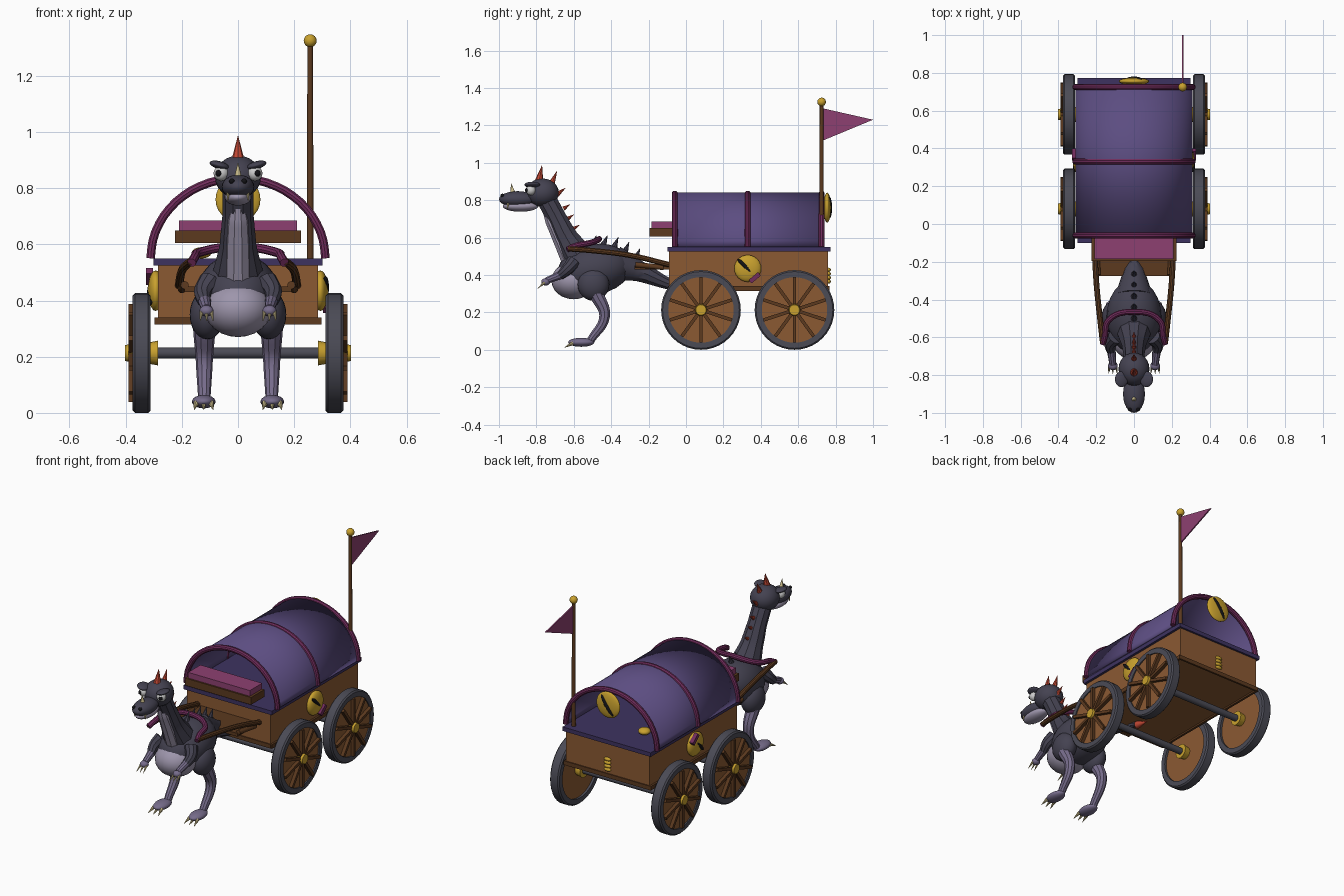
import bpy, bmesh
from math import pi, sin, cos, radians
from mathutils import Vector, Matrix

if "Cube" in bpy.data.objects:
    bpy.data.objects.remove(bpy.data.objects["Cube"])


def mat(name, r, g, b):
    m = bpy.data.materials.new(name)
    m.diffuse_color = (*[(c / 255) ** 2.2 for c in (r, g, b)], 1)
    m.use_nodes = True
    m.node_tree.nodes["Principled BSDF"].inputs["Base Color"].default_value = m.diffuse_color
    return m


WOOD = mat("wood", 138, 90, 54)
DARK = mat("dark_wood", 92, 60, 36)
CLOTH = mat("purple_cloth", 92, 78, 128)
FLOOR = mat("dark_purple", 64, 54, 96)
MAG = mat("magenta", 112, 48, 92)
PINK = mat("pink", 140, 66, 112)
GOLD = mat("gold", 200, 160, 50)
IRON = mat("iron", 76, 76, 86)
SKIN = mat("skin", 70, 68, 82)
PALE = mat("pale_skin", 118, 108, 138)
BELLY = mat("belly", 156, 148, 170)
RED = mat("red_horn", 190, 72, 54)
BONE = mat("bone", 205, 190, 140)
WHITE = mat("white", 240, 240, 240)
BLACK = mat("black", 25, 25, 28)


def finish(o, name, m, smooth=True):
    o.name = name
    o.data.materials.append(m)
    if smooth:
        bpy.ops.object.select_all(action='DESELECT')
        o.select_set(True)
        bpy.context.view_layer.objects.active = o
        bpy.ops.object.shade_smooth_by_angle(angle=radians(35))
    return o


def from_bm(bm, name, m, smooth=True):
    bmesh.ops.recalc_face_normals(bm, faces=bm.faces[:])
    me = bpy.data.meshes.new(name)
    bm.to_mesh(me)
    bm.free()
    o = bpy.data.objects.new(name, me)
    bpy.context.collection.objects.link(o)
    return finish(o, name, m, smooth)


def box(name, lo, hi, m, rot=(0, 0, 0)):
    lo, hi = Vector(lo), Vector(hi)
    bpy.ops.mesh.primitive_cube_add(size=1, location=(lo + hi) / 2, rotation=rot)
    o = bpy.context.object
    o.scale = hi - lo
    return finish(o, name, m, False)


def ball(name, c, r, m, rot=(0, 0, 0), seg=24):
    bpy.ops.mesh.primitive_uv_sphere_add(segments=seg, ring_count=seg // 2, location=c, rotation=rot)
    o = bpy.context.object
    o.scale = r if isinstance(r, tuple) else (r, r, r)
    return finish(o, name, m)


def cone(name, a, b, r1, r2, m, n=16):
    a, b = Vector(a), Vector(b)
    d = b - a
    bpy.ops.mesh.primitive_cone_add(vertices=n, radius1=r1, radius2=r2, depth=d.length, location=(a + b) / 2)
    o = bpy.context.object
    o.rotation_euler = d.to_track_quat('Z', 'Y').to_euler()
    return finish(o, name, m)


def tube(name, pts, radii, m, res=6):
    cu = bpy.data.curves.new(name, 'CURVE')
    cu.dimensions = '3D'
    cu.bevel_depth, cu.bevel_resolution, cu.resolution_u = 1, 3, res
    cu.use_fill_caps = True
    s = cu.splines.new('BEZIER')
    s.bezier_points.add(len(pts) - 1)
    for i, (bp, p) in enumerate(zip(s.bezier_points, pts)):
        bp.co = p
        bp.radius = radii[i] if isinstance(radii, (list, tuple)) else radii
        bp.handle_left_type = bp.handle_right_type = 'AUTO'
    o = bpy.data.objects.new(name, cu)
    bpy.context.collection.objects.link(o)
    bpy.ops.object.select_all(action='DESELECT')
    o.select_set(True)
    bpy.context.view_layer.objects.active = o
    bpy.ops.object.convert(target='MESH')
    return finish(bpy.context.object, name, m)


def lathe_x(name, prof, c, m, n=40):
    # closed (x, r) profile spun around the x axis
    bm = bmesh.new()
    rings = [[bm.verts.new((c[0] + x, c[1] + r * cos(2 * pi * i / n), c[2] + r * sin(2 * pi * i / n)))
              for x, r in prof] for i in range(n)]
    k = len(prof)
    for i in range(n):
        for j in range(k):
            a, b = rings[i], rings[(i + 1) % n]
            bm.faces.new((a[j], a[(j + 1) % k], b[(j + 1) % k], b[j]))
    return from_bm(bm, name, m)


# wagon body, trim and floor
box("wagon_body", (-.285, -.09, .325), (.285, .76, .53), WOOD)
box("wagon_floor", (-.3, -.1, .525), (.3, .772, .55), FLOOR)
for s in (1, -1):
    box("sill", (s * .29 - .007, -.095, .315), (s * .29 + .007, .765, .34), DARK)
for y in (-.09, .76):
    box("end_sill", (-.29, y - .006, .315), (.29, y + .006, .34), DARK)
for i in range(4):
    ball("rear_latch", (0, .763, .365 + i * .021), (.024, .012, .011), GOLD, seg=12)
ball("floor_coin", (-.13, .59, .57), (.035, .035, .02), GOLD)

# canopy: open arched tunnel with three hoops
A, B, Z0, N = .305, .285, .55, 28
arc = [(A * cos(pi * i / N), Z0 + B * sin(pi * i / N)) for i in range(N + 1)]
bm = bmesh.new()
ends = [[bm.verts.new((x, y, z)) for x, z in arc] for y in (-.06, .725)]
for i in range(N):
    bm.faces.new((ends[0][i], ends[0][i + 1], ends[1][i + 1], ends[1][i]))
canopy = from_bm(bm, "canopy", CLOTH)
sol = canopy.modifiers.new("thickness", 'SOLIDIFY')
sol.thickness, sol.offset = .012, 0
for y in (-.06, .33, .725):
    tube("canopy_hoop", [(x * 1.02, y, z) for x, z in arc[::2]], .016, MAG, 2)

# hanging eye emblem at the rear, and side emblems
ball("rear_emblem", (0, .755, .76), (.08, .02, .08), GOLD)
ball("rear_emblem_slit", (0, .767, .76), (.014, .014, .07), BLACK, (0, radians(35), 0))
for s in (1, -1):
    ball("side_emblem", (s * .293, .33, .435), (.028, .072, .072), GOLD)
    ball("side_emblem_slit", (s * .312, .315, .435 + s * .012), (.012, .012, .055), BLACK,
         (s * radians(45), 0, 0))
    box("side_emblem_bar", (s * .315 - .012, .335, .435 - s * .05 - .012),
        (s * .315 + .012, .4, .435 - s * .05 + .012), MAG, (s * radians(40), 0, 0))

# seat and footboard
box("seat", (-.225, -.195, .605), (.225, -.065, .65), DARK)
box("seat_cushion", (-.21, -.185, .65), (.21, -.065, .685), PINK)
box("footboard", (-.19, -.275, .43), (.19, -.09, .45), DARK)

# flag
cone("flag_pole", (.257, .725, .53), (.257, .725, 1.31), .012, .01, DARK)
ball("pole_finial", (.257, .725, 1.325), .023, GOLD)
bm = bmesh.new()
tri = [bm.verts.new((.253, y, z)) for y, z in ((.735, 1.12), (1.0, 1.23), (.735, 1.29))]
ext = bmesh.ops.extrude_face_region(bm, geom=[bm.faces.new(tri)])
bmesh.ops.translate(bm, vec=(.008, 0, 0), verts=[v for v in ext["geom"] if isinstance(v, bmesh.types.BMVert)])
from_bm(bm, "flag", PINK, False)

# wheels and axles
for y in (.08, .58):
    cz = .213
    cone("axle", (-.3, y, cz), (.3, y, cz), .02, .02, IRON)
    for s in (1, -1):
        lathe_x("tyre", [(s * x, r) for x, r in ((.312, .175), (.312, .205), (.32, .213), (.367, .213),
                                                 (.375, .205), (.375, .175))], (0, y, cz), IRON)
        cone("wheel_disc", (s * .325, y, cz), (s * .368, y, cz), .178, .178, WOOD, 40)
        for i in range(10):
            t = 2 * pi * i / 10 + pi / 10
            o = box("spoke", (0, 0, 0), (.024, .15, .018), DARK, (t, 0, 0))
            o.location = (s * .377, y + .1 * cos(t), cz + .1 * sin(t))
        cone("hub", (s * .365, y, cz), (s * .402, y, cz), .036, .028, GOLD)
        cone("inner_hub", (s * .285, y, cz), (s * .328, y, cz), .044, .036, GOLD)

# shafts and yoke
for s in (1, -1):
    tube("shaft", [(s * .21, -.09, .455), (s * .2, -.3, .505), (s * .18, -.5, .53), (s * .165, -.63, .54)],
         .015, DARK)
    cone("shaft_brace", (s * .2, -.12, .44), (s * .19, -.27, .455), .014, .014, DARK)
tube("yoke", [(-.165, -.635, .535), (-.155, -.6, .553), (-.135, -.51, .572), (0, -.465, .592),
              (.135, -.51, .572), (.155, -.6, .553), (.165, -.635, .535)], .016, MAG)

# creature body, neck and tail
ball("creature_body", (0, -.49, .43), (.145, .2, .135), SKIN, (radians(10), 0, 0))
ball("creature_belly", (0, -.6, .37), (.12, .12, .1), BELLY)
tube("creature_neck", [(0, -.55, .46), (0, -.64, .6), (0, -.695, .71), (0, -.76, .83)],
     [.1, .065, .055, .055], SKIN)
tube("creature_throat", [(0, -.62, .48), (0, -.672, .6), (0, -.715, .69), (0, -.745, .75)],
     [.05, .046, .04, .025], BELLY)
tube("creature_tail", [(0, -.38, .46), (0, -.25, .42), (0, -.1, .355), (0, .05, .305)],
     [.1, .058, .033, .012], SKIN)
cone("tail_tip", (0, .03, .305), (0, .12, .29), .022, .001, RED)

# creature head
ball("creature_head", (0, -.768, .84), (.082, .088, .076), SKIN)
ball("creature_snout", (0, -.9, .805), (.058, .1, .043), SKIN)
ball("creature_jaw", (0, -.885, .768), (.048, .095, .03), BELLY)
cone("nose_horn", (0, -.925, .835), (0, -.935, .89), .014, .001, BONE)
for s in (1, -1):
    ball("nostril", (s * .022, -.982, .825), .01, BLACK, seg=12)
    ball("eye", (s * .06, -.83, .853), .027, WHITE)
    ball("pupil", (s * .069, -.85, .853), .012, BLACK, seg=12)
    ball("brow", (s * .066, -.822, .882), (.036, .042, .014), SKIN, (0, s * radians(-15), 0))
    cone("fang", (s * .035, -.95, .785), (s * .037, -.955, .755), .007, .001, BONE, 8)

# spikes along head, neck and back
for y, z, dy, dz, r in ((-.785, .905, .015, .08, .022), (-.72, .885, .03, .07, .018), (-.69, .83, .045, .035, .014),
                        (-.655, .755, .035, .022, .012), (-.635, .7, .035, .022, .012),
                        (-.605, .645, .035, .022, .012)):
    cone("neck_spike", (0, y, z), (0, y + dy, z + dz), r, .001, RED, 8)
for i, z in enumerate((.56, .56, .55, .525, .49)):
    y = -.5 + i * .058
    cone("back_spike", (0, y, z), (0, y + .022, z + .052), .017, .001, SKIN, 8)

# creature limbs
for s in (1, -1):
    ball("thigh", (s * .11, -.495, .35), (.062, .085, .088), SKIN)
    tube("lower_leg", [(s * .12, -.48, .3), (s * .12, -.435, .18), (s * .12, -.51, .05)], [.04, .03, .022], PALE)
    ball("foot", (s * .122, -.56, .04), (.042, .07, .024), PALE)
    for k in (-1, 0, 1):
        cone("toe_claw", (s * .122 + k * .026, -.605, .035), (s * .122 + k * .034, -.65, .012), .011, .001, BONE, 8)
    tube("upper_arm", [(s * .1, -.6, .47), (s * .125, -.635, .43), (s * .12, -.675, .395)], [.04, .032, .024], SKIN)
    tube("forearm", [(s * .12, -.67, .4), (s * .112, -.745, .37)], [.023, .018], PALE)
    ball("hand", (s * .112, -.75, .363), (.025, .024, .02), PALE)
    for k in (-1, 0, 1):
        cone("finger", (s * .112 + k * .017, -.755, .36), (s * .112 + k * .023, -.793, .328), .008, .001, BONE, 8)

# rest the model on the ground
bpy.context.view_layer.update()
